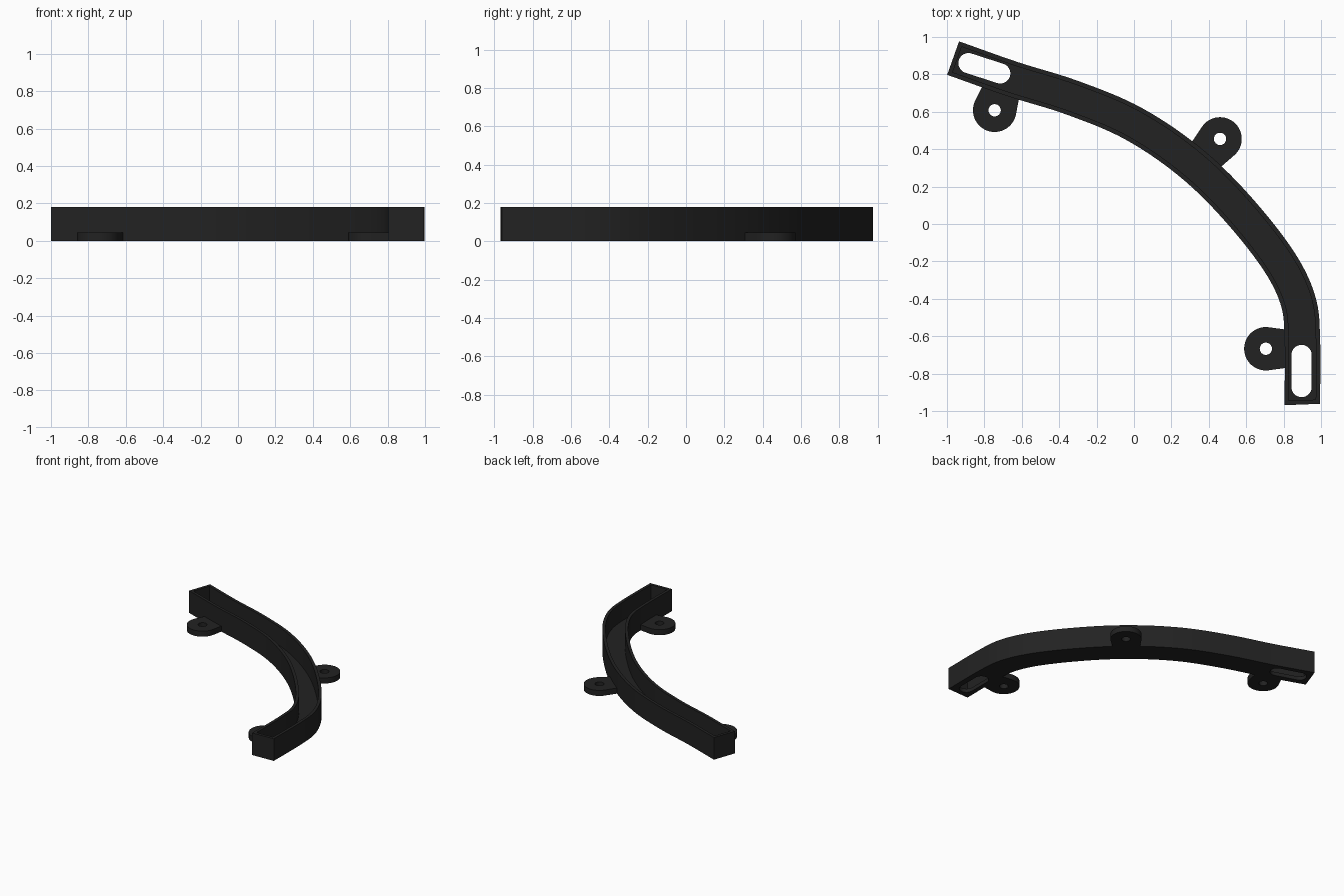
import bpy, bmesh, math
from mathutils import Vector

if "Cube" in bpy.data.objects:
    bpy.data.objects.remove(bpy.data.objects["Cube"])

HEIGHT, HALF_W, WALL, FLOOR, TAB_H = 0.18, 0.095, 0.023, 0.03, 0.045

black = bpy.data.materials.new("black plastic")
black.diffuse_color = (0.016, 0.016, 0.016, 1)
black.use_nodes = True
black.node_tree.nodes["Principled BSDF"].inputs["Base Color"].default_value = black.diffuse_color


def prism(name, outline, z0, z1):
    """Extrude a closed 2D outline between two heights."""
    bm = bmesh.new()
    base = bm.faces.new([bm.verts.new((p[0], p[1], z0)) for p in outline])
    top = bmesh.ops.extrude_face_region(bm, geom=[base])["geom"]
    bmesh.ops.translate(bm, vec=(0, 0, z1 - z0),
                        verts=[v for v in top if isinstance(v, bmesh.types.BMVert)])
    bmesh.ops.recalc_face_normals(bm, faces=bm.faces)
    mesh = bpy.data.meshes.new(name)
    bm.to_mesh(mesh)
    bm.free()
    mesh.materials.append(black)
    ob = bpy.data.objects.new(name, mesh)
    bpy.context.collection.objects.link(ob)
    return ob


def cut(ob, cutter):
    """Subtract a cutter and discard it."""
    bpy.context.view_layer.objects.active = ob
    mod = ob.modifiers.new("cut", "BOOLEAN")
    mod.operation, mod.solver, mod.object = "DIFFERENCE", "EXACT", cutter
    bpy.ops.object.modifier_apply(modifier=mod.name)
    bpy.data.objects.remove(cutter)


def smooth(ob):
    bpy.ops.object.select_all(action="DESELECT")
    ob.select_set(True)
    bpy.context.view_layer.objects.active = ob
    bpy.ops.object.shade_smooth_by_angle(angle=math.radians(30))


def arc(center, radius, start, sweep, n):
    return [Vector((center[0] + radius * math.cos(start + sweep * i / n),
                    center[1] + radius * math.sin(start + sweep * i / n))) for i in range(n + 1)]


def slot(a, b, r):
    d = Vector(b) - Vector(a)
    ang = math.atan2(d.y, d.x)
    return arc(b, r, ang - math.pi / 2, math.pi, 16) + arc(a, r, ang + math.pi / 2, math.pi, 16)


# Centreline of the curved channel, smoothed through key points
keys = [Vector(p) for p in [(-0.967, 0.887), (-0.65, 0.775), (-0.33, 0.675), (0, 0.535),
                            (0.333, 0.303), (0.625, 0.0), (0.815, -0.265), (0.885, -0.44),
                            (0.9, -0.62), (0.9, -0.965)]]
ctrl = [2 * keys[0] - keys[1]] + keys + [2 * keys[-1] - keys[-2]]
path = []
for i in range(1, len(ctrl) - 2):
    p0, p1, p2, p3 = ctrl[i - 1:i + 3]
    # centripetal-style tangents for uneven spacing
    a, b, c = [(q - p).length ** 0.5 for p, q in ((p0, p1), (p1, p2), (p2, p3))]
    m1 = b * ((p1 - p0) / a - (p2 - p0) / (a + b) + (p2 - p1) / b)
    m2 = b * ((p2 - p1) / b - (p3 - p1) / (b + c) + (p3 - p2) / c)
    for k in range(8):
        t = k / 8
        path.append((2*t**3 - 3*t**2 + 1) * p1 + (t**3 - 2*t**2 + t) * m1
                    + (3*t**2 - 2*t**3) * p2 + (t**3 - t**2) * m2)
path.append(keys[-1])


def band(half, trim):
    """Outline of the path widened to each side, with its ends pulled in."""
    left, right = [], []
    n = len(path) - 1
    for i, p in enumerate(path):
        d = (path[min(i + 1, n)] - path[max(i - 1, 0)]).normalized()
        if i == n:
            d = Vector((0.04, -1)).normalized()
        q = p + d * trim * ((i == 0) - (i == n))
        side = Vector((-d.y, d.x)) * half
        left.append(q + side)
        right.append(q - side)
    return left + right[::-1]


# Open-topped channel with closed ends and a slot through the floor at each end
channel = prism("curved_channel", band(HALF_W, 0), 0, HEIGHT)
cut(channel, prism("cavity", band(HALF_W - WALL, WALL), FLOOR, HEIGHT + 0.1))
for a, b in [((-0.885, 0.86), (-0.715, 0.805)), ((0.896, -0.70), (0.896, -0.872))]:
    cut(channel, prism("slot_cutter", slot(a, b, 0.054), -0.1, 0.1))
smooth(channel)

# Screw tabs: rounded ear with a hole, rooted in the channel wall
for name, center, direction in [("left_tab", (-0.745, 0.608), (0.32, 0.95)),
                                ("outer_tab", (0.46, 0.455), (-0.66, -0.75)),
                                ("right_tab", (0.705, -0.667), (1, 0))]:
    d = Vector(direction).normalized()
    s = Vector((-d.y, d.x))
    root = Vector(center) + d * 0.112
    ang = math.atan2(d.y, d.x)
    outline = arc(center, 0.116, ang + math.pi * 0.46, math.pi * 1.08, 32)
    tab = prism(name, outline + [root - s * 0.102, root + s * 0.102], 0, TAB_H)
    cut(tab, prism("hole_cutter", arc(center, 0.033, 0, 2 * math.pi, 24)[:-1], -0.1, 0.1))
    smooth(tab)
